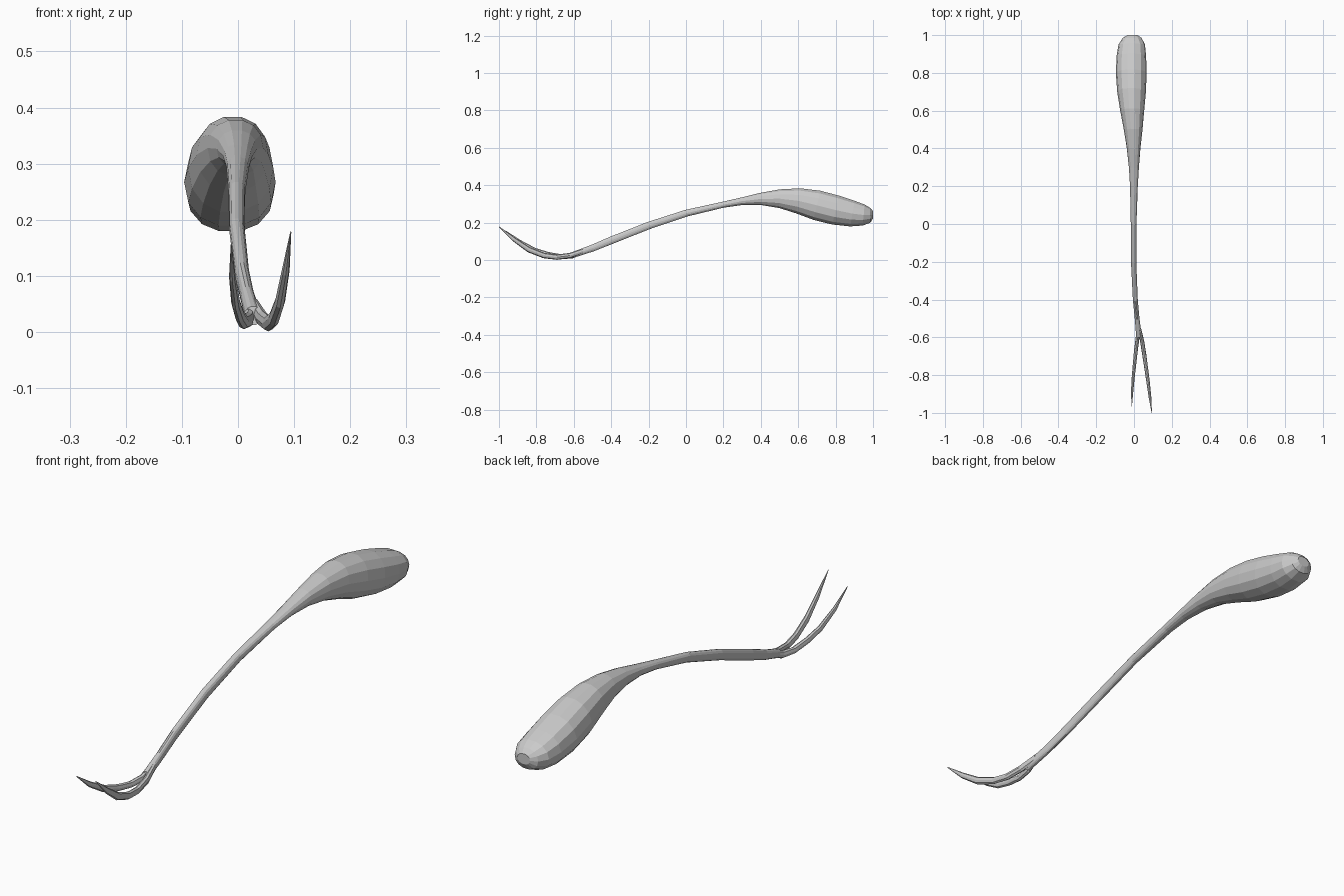
import bpy, bmesh, math

def loft(name, rings, sides, power=1.0):
    """Skin rings given as (y, x_min, x_max, z_min, z_max), capped at both ends."""
    bm = bmesh.new()
    loops = []
    for i, (y, x0, x1, z0, z1) in enumerate(rings):
        # lean each section square to the centre line
        a, b = rings[max(i - 1, 0)], rings[min(i + 1, len(rings) - 1)]
        slope = ((b[3] + b[4]) - (a[3] + a[4])) / 2 / (b[0] - a[0])
        lean = 0 if i in (0, len(rings) - 1) else max(-0.5, min(0.5, slope))
        loop = []
        for k in range(sides):
            t = 2 * math.pi * k / sides
            c, s = math.cos(t), math.sin(t)
            c = math.copysign(abs(c) ** power, c)
            s = math.copysign(abs(s) ** power, s)
            dz = s * (z1 - z0) / 2
            loop.append(bm.verts.new(((x0 + x1) / 2 + c * (x1 - x0) / 2,
                                      min(y - dz * lean, 1), (z0 + z1) / 2 + dz)))
        loops.append(loop)
    for p, q in zip(loops, loops[1:]):
        for k in range(sides):
            n = (k + 1) % sides
            bm.faces.new((p[k], p[n], q[n], q[k]))
    bm.faces.new(loops[0])
    bm.faces.new(loops[-1])
    bmesh.ops.recalc_face_normals(bm, faces=bm.faces)
    mesh = bpy.data.meshes.new(name)
    bm.to_mesh(mesh)
    bm.free()
    ob = bpy.data.objects.new(name, mesh)
    bpy.context.collection.objects.link(ob)
    return ob

# bulbous head running down into a thin stem
loft("head_and_stem", [
    (1.0, -.035, .018, .222, .262), (.985, -.06, .04, .199, .28),
    (.95, -.082, .058, .183, .298), (.89, -.092, .064, .178, .318),
    (.80, -.096, .067, .188, .346), (.70, -.089, .063, .213, .372),
    (.60, -.073, .054, .248, .385), (.50, -.054, .045, .277, .379),
    (.40, -.038, .034, .293, .360), (.30, -.027, .026, .294, .335),
    (.20, -.021, .020, .280, .312), (.0, -.017, .013, .232, .268),
    (-.20, -.016, .012, .165, .203), (-.40, -.006, .020, .086, .124),
    (-.50, .004, .029, .046, .081), (-.60, .012, .042, .012, .046)],
    14, .93)

# two prongs curling up from the end of the stem: (y, x centre, z centre, half width, half height)
prongs = {
    "right_prong": [(-.55, .028, .048, .009, .014), (-.62, .043, .024, .011, .014),
                    (-.69, .054, .015, .011, .014), (-.76, .064, .024, .010, .014),
                    (-.84, .075, .055, .009, .013), (-.92, .085, .110, .007, .010),
                    (-1.0, .094, .178, .001, .002)],
    "left_prong": [(-.55, .024, .048, .009, .014), (-.61, .018, .022, .010, .014),
                   (-.67, .010, .018, .010, .013), (-.74, .003, .030, .009, .013),
                   (-.81, -.004, .052, .008, .012), (-.89, -.010, .098, .006, .009),
                   (-.965, -.012, .156, .001, .002)],
}
for name, path in prongs.items():
    loft(name, [(y, x - w, x + w, z - h, z + h) for y, x, z, w, h in path], 8)
